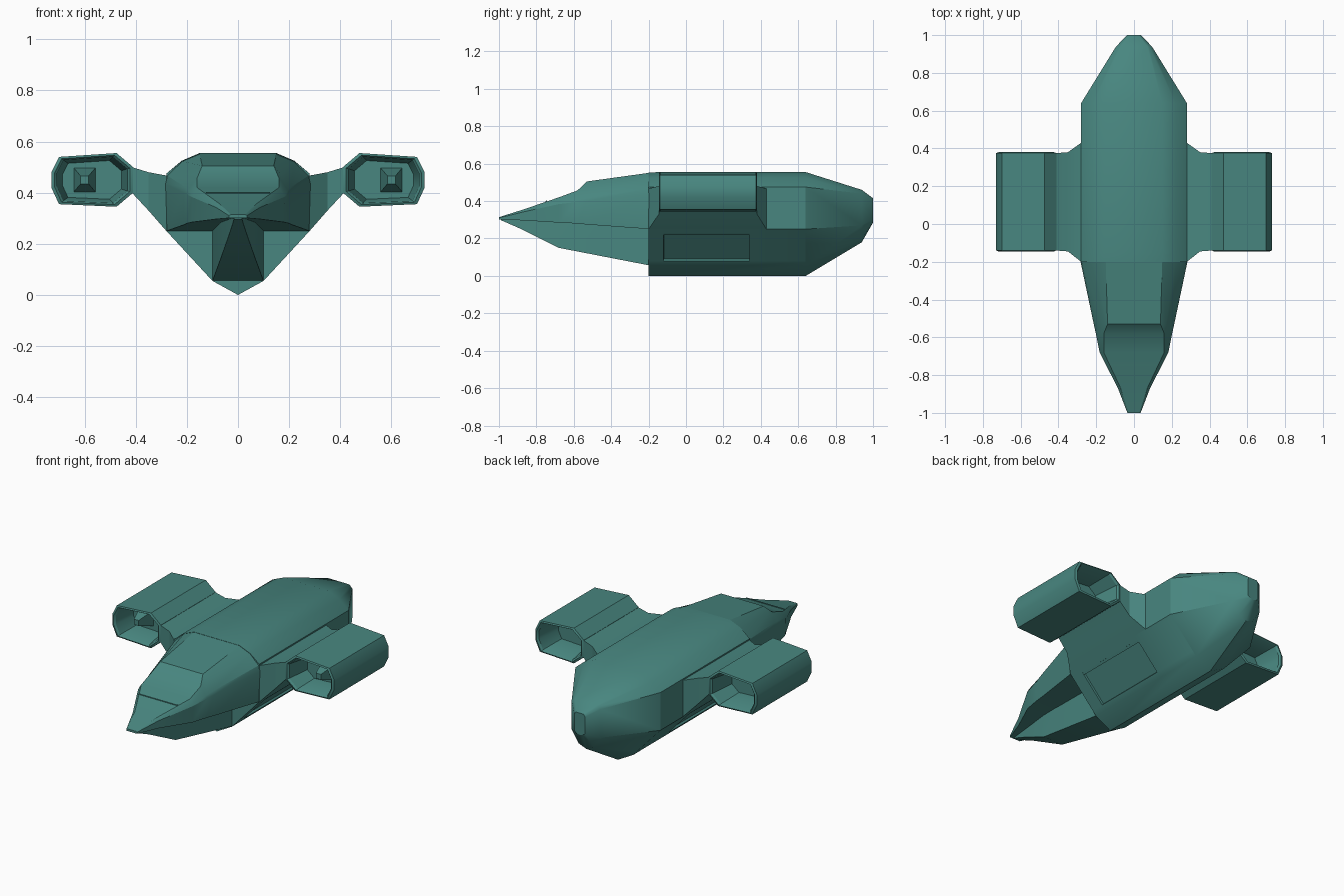
import bpy, bmesh, math
from mathutils import Vector

cube = bpy.data.objects.get("Cube")
if cube:
    bpy.data.objects.remove(cube, do_unlink=True)

# Single hull paint
teal = bpy.data.materials.new("teal_paint")
teal.use_nodes = True
colour = (0.065, 0.24, 0.215, 1)
teal.diffuse_color = colour
teal.node_tree.nodes["Principled BSDF"].inputs["Base Color"].default_value = colour


def loft(rings):
    """Bridge equal-length closed rings and cap both ends."""
    bm = bmesh.new()
    loops = [[bm.verts.new(p) for p in ring] for ring in rings]
    for a, b in zip(loops, loops[1:]):
        for i in range(len(a)):
            j = (i + 1) % len(a)
            bm.faces.new((a[i], a[j], b[j], b[i]))
    bm.faces.new(loops[0])
    bm.faces.new(loops[-1])
    bmesh.ops.recalc_face_normals(bm, faces=bm.faces)
    return bm


def finish(name, bm, angle=30):
    mesh = bpy.data.meshes.new(name)
    bm.to_mesh(mesh)
    bm.free()
    mesh.materials.append(teal)
    ob = bpy.data.objects.new(name, mesh)
    bpy.context.collection.objects.link(ob)
    bpy.ops.object.select_all(action='DESELECT')
    ob.select_set(True)
    bpy.context.view_layer.objects.active = ob
    bpy.ops.object.shade_smooth_by_angle(angle=math.radians(angle))
    return ob


def section(y, half):
    """Full ring at station y from a right-hand half profile, top to bottom."""
    other = [(-x, z) for x, z in reversed(half) if x > 0]
    return [(x, y, z) for x, z in half + other]


def box_ring(y, cx, cz, hx, hz):
    return [(cx + sx * hx, y, cz + sz * hz)
            for sx, sz in ((-1, -1), (1, -1), (1, 1), (-1, 1))]


# Main hull with V belly and tapered stern
body = [(.15, .555), (.22, .525), (.28, .475), (.28, .25), (.1, .055), (0, 0)]
front = [(.15, .552), (.22, .523)] + body[2:]
tail = [(.07, .46), (.08, .455), (.095, .44), (.095, .27), (.05, .2), (0, .18)]
end = [(.025, .415), (.03, .41), (.035, .4), (.035, .3), (.02, .29), (0, .285)]
hull = loft([section(-.2, front), section(-.15, body), section(.64, body),
             section(.94, tail), section(1, end)])


def in_span(f, low, high):
    c = f.calc_center_median()
    return low < c.y < high and f.normal.z < -.3 and abs(c.x) > .08


# Recessed belly hatches
for co, no in (((0, -.12, 0), (0, 1, 0)), ((0, .34, 0), (0, 1, 0)),
               ((0, 0, .08), (0, 0, 1)), ((0, 0, .23), (0, 0, 1))):
    faces = [f for f in hull.faces if in_span(f, -.2, .64)]
    geom = set(faces)
    for f in faces:
        geom.update(f.edges)
        geom.update(f.verts)
    bmesh.ops.bisect_plane(hull, geom=list(geom), plane_co=co, plane_no=no)
hull.normal_update()
hatch = [f for f in hull.faces if in_span(f, -.12, .34)
         and .08 < f.calc_center_median().z < .23]
bmesh.ops.inset_region(hull, faces=hatch, thickness=.002, depth=-.012)
finish("hull", hull)

# Nose: flat underside, chined sides, stepped windscreen
nose = {
    -.19: [(.15, .552), (.22, .523), (.278, .468), (.285, .435), (.28, .25)],
    -.53: [(.14, .505), (.168, .47), (.205, .42), (.213, .4), (.21, .275)],
    -.58: [(.16, .457), (.17, .445), (.195, .41), (.202, .395), (.2, .28)],
    -.68: [(.16, .42), (.168, .41), (.178, .392), (.182, .384), (.178, .285)],
    -.87: [(.07, .355), (.075, .352), (.08, .347), (.085, .342), (.084, .297)],
    -1: [(.028, .314), (.03, .313), (.033, .312), (.035, .31), (.035, .301)],
}
finish("nose", loft([section(y, half) for y, half in nose.items()]), 25)

# Raised seam across the windscreen
finish("windscreen_seam", loft([box_ring(-.75, 0, .393, .125, .008),
                                box_ring(-.744, 0, .395, .125, .008)]))

# Keel under the nose
keel = {-.19: (.1, .055), -.68: (.065, .15), -.88: (.03, .25), -.99: (.015, .298)}
finish("nose_keel", loft([section(y, [(w, .31), (w, z)])
                          for y, (w, z) in keel.items()]))

# Engine pods on pylons, both sides
shell = [(.41, .5), (.475, .555), (.7, .54), (.73, .48),
         (.73, .42), (.7, .355), (.475, .345), (.41, .4)]
for side, label in ((1, "left"), (-1, "right")):
    def pod_ring(y, s):
        return [(side * (.575 + (x - .575) * s), y, .45 + (z - .45) * s)
                for x, z in shell]

    finish(label + "_engine_pod", loft([
        pod_ring(0, .72), pod_ring(-.135, .86), pod_ring(-.145, .92),
        pod_ring(-.14, 1), pod_ring(.375, 1), pod_ring(.38, .92),
        pod_ring(.37, .86), pod_ring(.22, .72)]))

    finish(label + "_intake_spike", loft([
        box_ring(.01, side * .6, .45, .045, .05),
        box_ring(-.1, side * .6, .45, .016, .016)]))

    # Pylon lofted outward from the hull
    spans = ((.25, -.2, .43, .22, .465), (.28, -.2, .43, .25, .467),
             (.35, -.145, .38, .33, .48), (.415, -.14, .375, .4, .5))
    finish(label + "_pylon", loft([
        [(side * x, y0, z0), (side * x, y1, z0), (side * x, y1, z1), (side * x, y0, z1)]
        for x, y0, y1, z0, z1 in spans]))
